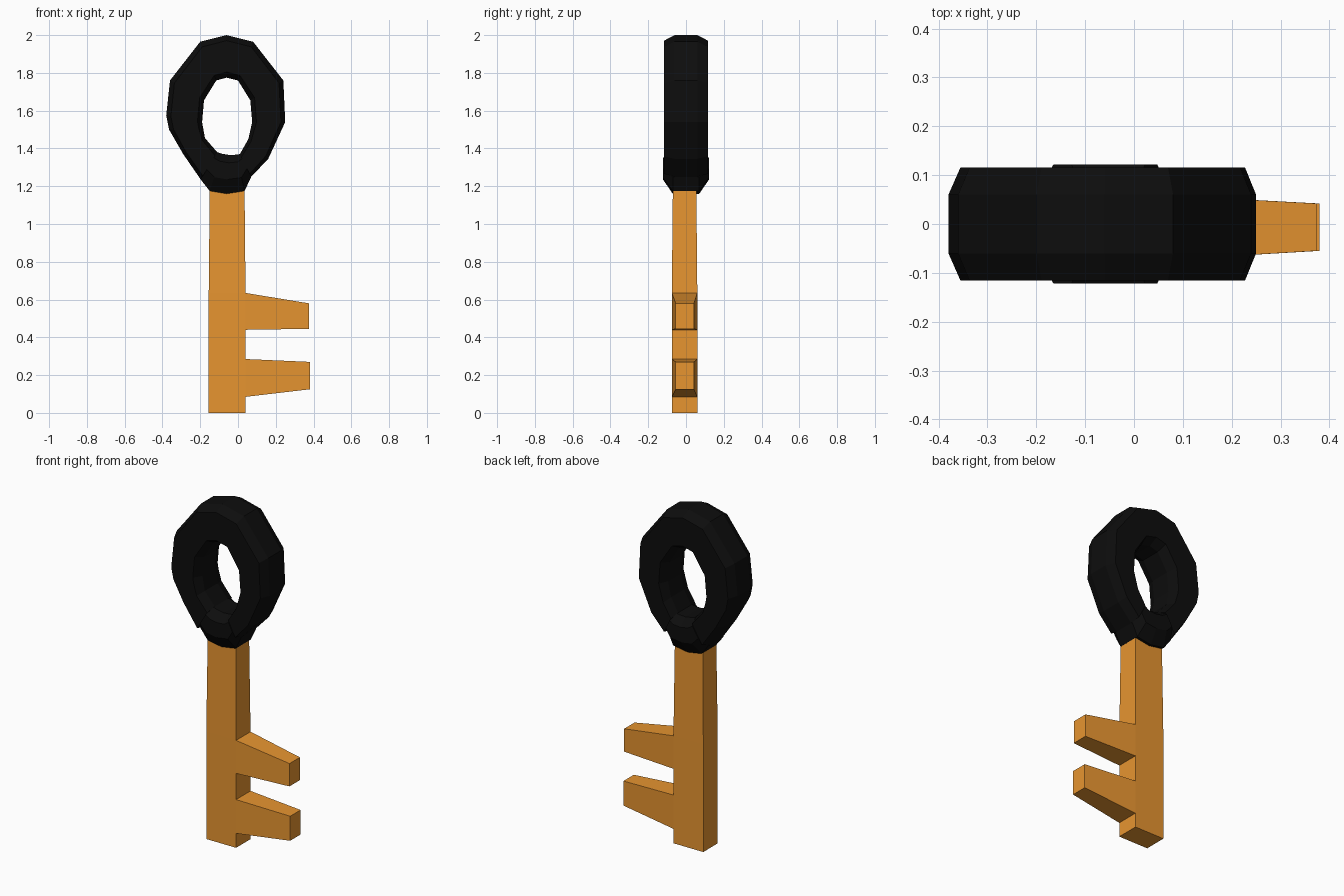
import bpy, bmesh

if "Cube" in bpy.data.objects:
    bpy.data.objects.remove(bpy.data.objects["Cube"])


def material(name, rgb):
    m = bpy.data.materials.new(name)
    m.diffuse_color = (*rgb, 1)
    m.use_nodes = True
    m.node_tree.nodes["Principled BSDF"].inputs["Base Color"].default_value = m.diffuse_color
    return m


def finish(bm, name, mat):
    bmesh.ops.recalc_face_normals(bm, faces=bm.faces[:])
    me = bpy.data.meshes.new(name)
    bm.to_mesh(me)
    bm.free()
    me.materials.append(mat)
    ob = bpy.data.objects.new(name, me)
    bpy.context.collection.objects.link(ob)
    return ob


def loft(bm, rings):
    """Bridge equal-length rings of points and cap both ends."""
    vs = [[bm.verts.new(p) for p in r] for r in rings]
    n = len(vs[0])
    for a, b in zip(vs, vs[1:]):
        for i in range(n):
            j = (i + 1) % n
            bm.faces.new((a[i], a[j], b[j], b[i]))
    bm.faces.new(vs[0])
    bm.faces.new(vs[-1])
    return vs


def sweep(name, stations, profile, mat):
    """Sweep a (t, y) profile along (outer x, z, inner x, z) stations."""
    prof = [(t, -y) for t, y in profile] + [(t, y) for t, y in reversed(profile)]
    bm = bmesh.new()
    loft(bm, [[(ox + (ix - ox) * t, y, oz + (iz - oz) * t) for t, y in prof]
              for ox, oz, ix, iz in stations])
    return finish(bm, name, mat)


gold = material("orange_metal", (0.8, 0.3, 0.03))
black = material("black_grip", (0.004, 0.004, 0.004))

# shaft, split at the heights where the teeth grow out
bm = bmesh.new()
levels = [0, 0.085, 0.285, 0.44, 0.635, 1.25]
rings = []
for z in levels:
    k = 0.006 if z > 1 else 0
    rings.append([(-0.155 + k, -0.075 + k, z), (0.04 - k, -0.075 + k, z),
                  (0.04 - k, 0.06 - k, z), (-0.155 + k, 0.06 - k, z)])
vs = loft(bm, rings)

# teeth, extruded from the +x side and tapered
for i, x, z0, z1 in ((1, 0.38, 0.125, 0.27), (3, 0.375, 0.445, 0.58)):
    root = [vs[i][1], vs[i][2], vs[i + 1][2], vs[i + 1][1]]
    bm.faces.remove(next(f for f in bm.faces if set(f.verts) == set(root)))
    tip = [bm.verts.new(p) for p in
           ((x, -0.055, z0), (x, 0.042, z0), (x, 0.042, z1), (x, -0.055, z1))]
    for a in range(4):
        b = (a + 1) % 4
        bm.faces.new((root[a], root[b], tip[b], tip[a]))
    bm.faces.new(tip)
finish(bm, "key_shaft_and_teeth", gold)

# bow: chunky open ring with chamfered section
right_joint = (0.07, 1.25, 0.01, 1.37)
left_joint = (-0.197, 1.235, -0.11, 1.38)
bow = [right_joint,
       (0.16, 1.345, 0.055, 1.45), (0.25, 1.54, 0.075, 1.54),
       (0.24, 1.76, 0.065, 1.655), (0.08, 1.965, 0.0, 1.76),
       (-0.06, 2.0, -0.06, 1.775), (-0.2, 1.965, -0.115, 1.76),
       (-0.36, 1.76, -0.18, 1.655), (-0.38, 1.575, -0.19, 1.54),
       (-0.365, 1.5, -0.185, 1.51), (-0.29, 1.37, -0.175, 1.455),
       left_joint]
sweep("key_bow", bow, [(0, 0.06), (0.13, 0.116), (0.87, 0.116), (1, 0.06)], black)

# collar joining the bow to the shaft
collar = [left_joint, (-0.15, 1.175, -0.085, 1.372), (-0.06, 1.16, -0.045, 1.365),
          (0.035, 1.175, -0.01, 1.367), right_joint]
sweep("bow_collar", collar, [(0, 0.07), (0.37, 0.122), (0.8, 0.122), (1, 0.07)], black)
